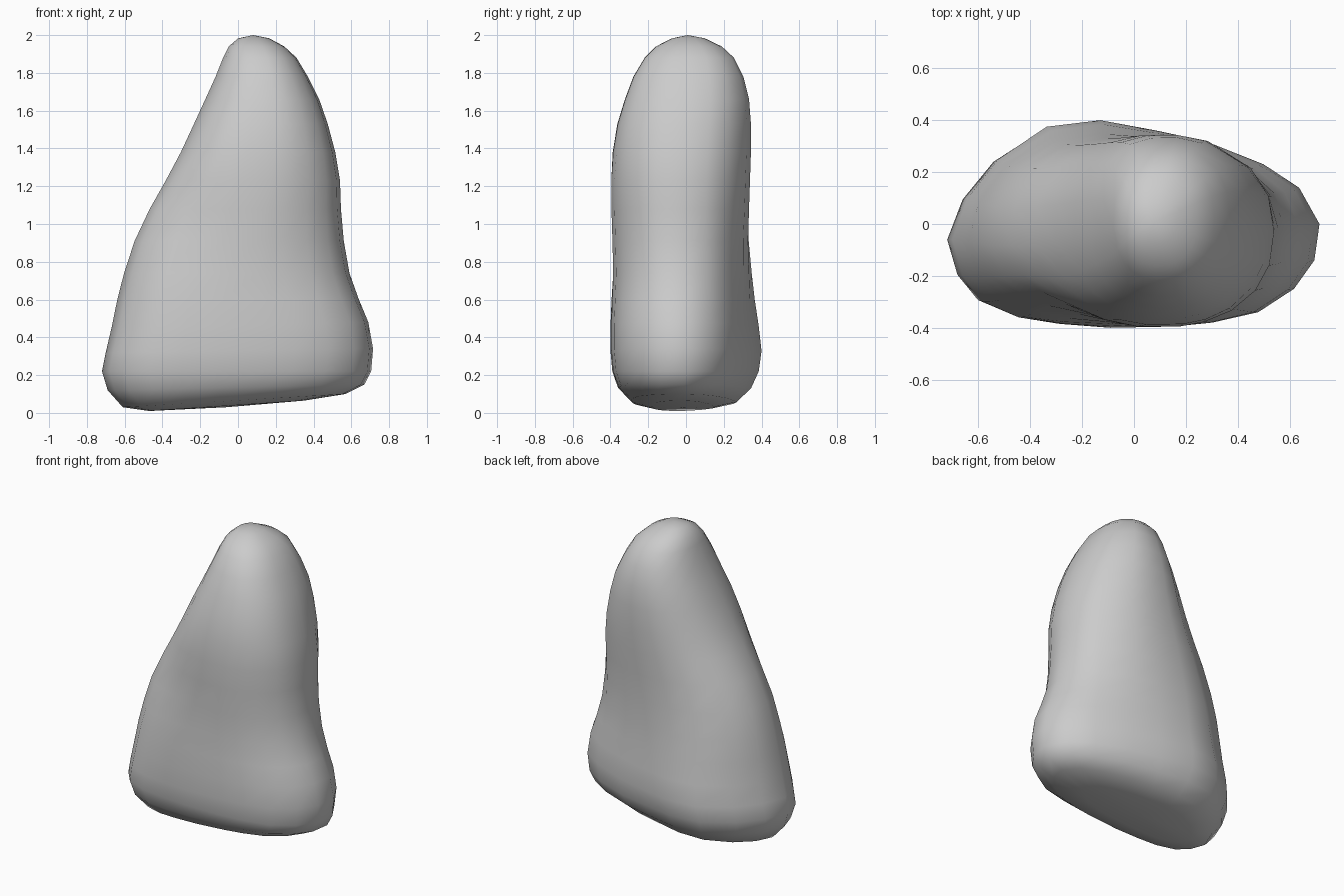
import bpy, bmesh, math
from mathutils import Vector

# Plan outline of the broad base (counter-clockwise from the right tip)
BASE = [(.72, 0), (.64, .14), (.5, .23), (.27, .32), (.08, .36), (-.14, .4), (-.35, .375),
        (-.54, .25), (-.66, .1), (-.72, -.06), (-.68, -.2), (-.6, -.3), (-.46, -.36),
        (-.3, -.385), (-.1, -.4), (.15, -.395), (.3, -.38), (.48, -.34), (.62, -.25), (.7, -.14)]

# Height rings: left x, left z, right x, right z, front y, back y
RINGS = [(-.47, .01, .35, .065, -.18, .15), (-.61, .03, .57, .10, -.29, .27),
         (-.69, .12, .67, .15, -.36, .345), (-.72, .22, .705, .22, -.39, .385),
         (-.70, .32, .715, .34, -.40, .40), (-.67, .45, .69, .48, -.40, .385),
         (-.64, .60, .64, .60, -.395, .365), (-.605, .74, .59, .74, -.39, .35),
         (-.55, .91, .56, .91, -.395, .335), (-.47, 1.08, .545, 1.08, -.40, .335),
         (-.385, 1.23, .54, 1.23, -.40, .34), (-.305, 1.38, .515, 1.38, -.39, .345),
         (-.235, 1.53, .475, 1.53, -.365, .345), (-.175, 1.66, .43, 1.66, -.325, .335),
         (-.12, 1.78, .37, 1.78, -.28, .305), (-.08, 1.88, .31, 1.88, -.22, .255),
         (-.05, 1.94, .245, 1.94, -.16, .19), (.0, 1.983, .165, 1.983, -.075, .1)]


def rounded(u, v, n=2.3):
    """Project a direction onto a unit superellipse."""
    r = (abs(u) ** n + abs(v) ** n) ** (-1 / n)
    return u * r, v * r


def ring_points(xl, zl, xr, zr, yf, yb):
    z = (zl + zr) / 2
    t = min(max((z - .3) / .8, 0), 1)
    t = t * t * (3 - 2 * t)
    pts = []
    for bx, by in BASE:
        u, v = bx / .72, by / .4
        su, sv = rounded(u, v)
        u, v = u + (su - u) * t, v + (sv - v) * t
        f = (u + 1) / 2
        p = Vector((xl + (xr - xl) * f, (yf + yb) / 2 + v * (yb - yf) / 2, zl + (zr - zl) * f))
        # shallow hollow in the front left face
        d = (p - Vector((-.27, -.36, 1.02))).length
        p.y += .04 * math.exp(-(d / .22) ** 2)
        pts.append(p)
    return pts


# Tapered stone lofted through the rings
bm = bmesh.new()
loops = [[bm.verts.new(p) for p in ring_points(*r)] for r in RINGS]
n = len(BASE)
for a, b in zip(loops, loops[1:]):
    for i in range(n):
        j = (i + 1) % n
        bm.faces.new((a[i], a[j], b[j], b[i]))
for loop, tip in ((loops[0], (-.06, -.02, .03)), (loops[-1], (.08, .01, 2))):
    pole = bm.verts.new(tip)
    for i in range(n):
        bm.faces.new((loop[i], loop[(i + 1) % n], pole))
bmesh.ops.recalc_face_normals(bm, faces=bm.faces)
mesh = bpy.data.meshes.new("standing_stone")
bm.to_mesh(mesh)
bm.free()
mesh.shade_smooth()
stone = bpy.data.objects.new("standing_stone", mesh)
bpy.context.collection.objects.link(stone)
